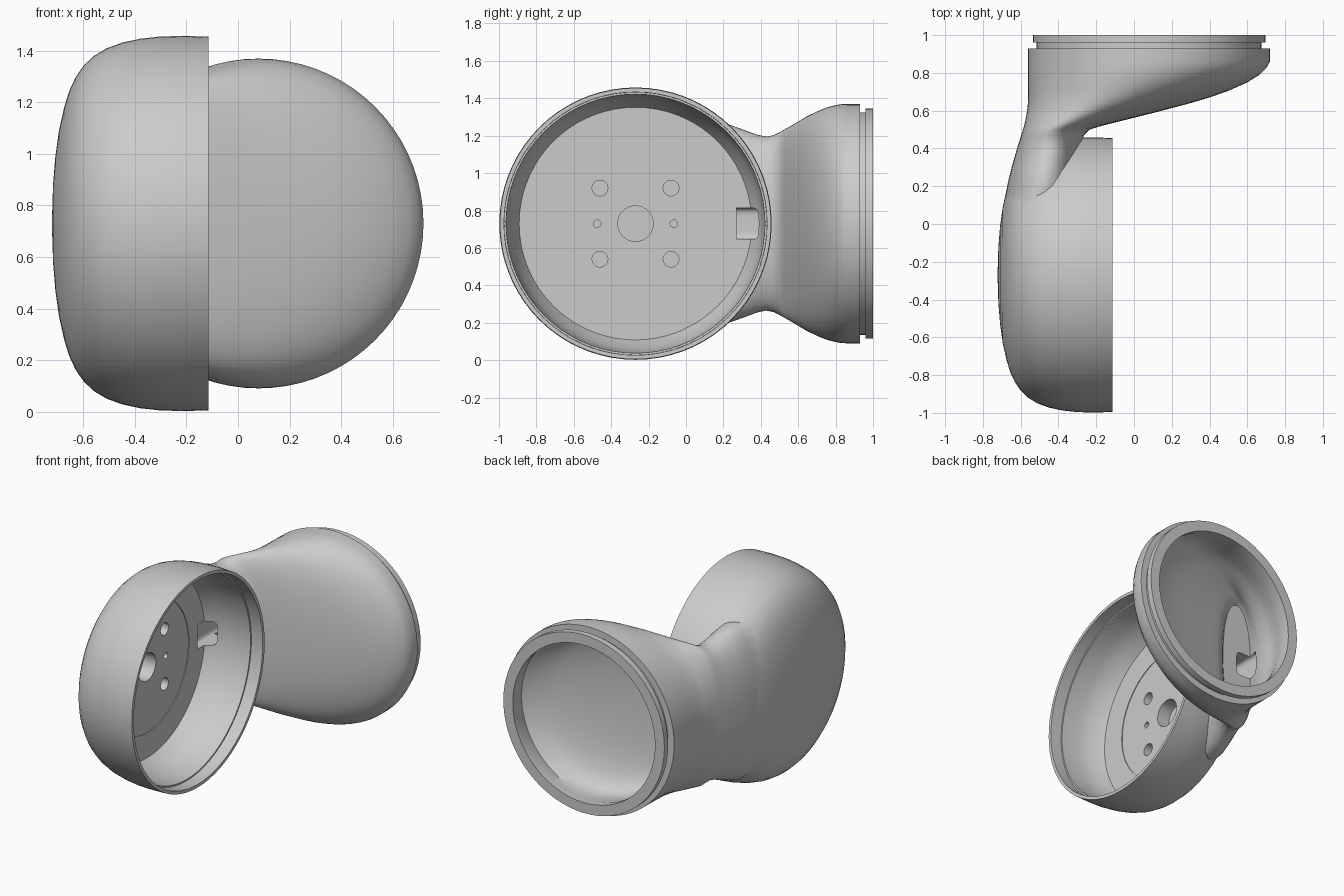
import bpy, bmesh, math
from mathutils import Vector

if "Cube" in bpy.data.objects:
    bpy.data.objects.remove(bpy.data.objects["Cube"])

SEG = 72
CUP_Y, MID_Z, HORN_X = -0.27, 0.73, 0.08

grey = bpy.data.materials.new("plain_grey")
grey.use_nodes = True
colour = (0.6, 0.6, 0.6, 1)
grey.diffuse_color = colour
grey.node_tree.nodes["Principled BSDF"].inputs["Base Color"].default_value = colour


def loft(name, rings):
    """Closed skin through equally sized rings of points."""
    bm = bmesh.new()
    rows = [[bm.verts.new(p) for p in ring] for ring in rings]
    for a, b in zip(rows, rows[1:]):
        for i in range(len(a)):
            j = (i + 1) % len(a)
            bm.faces.new((a[i], a[j], b[j], b[i]))
    bm.faces.new(rows[0])
    bm.faces.new(rows[-1])
    bmesh.ops.recalc_face_normals(bm, faces=bm.faces)
    mesh = bpy.data.meshes.new(name)
    bm.to_mesh(mesh)
    bm.free()
    mesh.materials.append(grey)
    obj = bpy.data.objects.new(name, mesh)
    bpy.context.collection.objects.link(obj)
    return obj


def turned(name, profile, y=CUP_Y, z=MID_Z, seg=SEG):
    """Solid of revolution about an axis along x; profile is (x, radius)."""
    turn = [2 * math.pi * i / seg for i in range(seg)]
    return loft(name, [[Vector((x, y + r * math.cos(t), z + r * math.sin(t)))
                        for t in turn] for x, r in profile])


def oval(y, left, right, half, power=2.0):
    """Superellipse ring in a plane of constant y."""
    ring = []
    for i in range(SEG):
        t = 2 * math.pi * i / SEG
        c, s = math.cos(t), math.sin(t)
        u = math.copysign(abs(c) ** (2 / power), c)
        v = math.copysign(abs(s) ** (2 / power), s)
        ring.append(Vector(((left + right) / 2 + u * (right - left) / 2,
                            y, MID_Z + v * half)))
    return ring


def disc(y, r):
    return oval(y, HORN_X - r, HORN_X + r, r)


def combine(obj, other, operation):
    mod = obj.modifiers.new(operation.lower(), "BOOLEAN")
    mod.operation, mod.object, mod.solver = operation, other, "EXACT"
    bpy.context.view_layer.objects.active = obj
    bpy.ops.object.modifier_apply(modifier=mod.name)
    bpy.data.objects.remove(other)


# Round cup opening to the side, with a domed back
body = turned("elbow_housing", [
    (-0.115, 0.725), (-0.2, 0.728), (-0.3, 0.726), (-0.38, 0.717), (-0.45, 0.702),
    (-0.51, 0.68), (-0.56, 0.65), (-0.6, 0.612), (-0.63, 0.568), (-0.655, 0.515),
    (-0.675, 0.45), (-0.695, 0.36), (-0.709, 0.26), (-0.718, 0.15), (-0.722, 0.02)])

# Flared horn growing out of the cup: y, left, right, half height, squareness
flare = [
    (0.0, -0.68, -0.32, 0.48, 2.2), (0.1, -0.685, -0.31, 0.53, 2.2),
    (0.2, -0.672, -0.3, 0.54, 2.2), (0.3, -0.648, -0.29, 0.505, 2.2),
    (0.38, -0.625, -0.28, 0.475, 2.2), (0.43, -0.61, -0.275, 0.465, 2.2),
    (0.47, -0.597, -0.265, 0.473, 2.2), (0.5, -0.588, -0.235, 0.488, 2.2),
    (0.52, -0.582, -0.17, 0.5, 2.1), (0.54, -0.577, -0.09, 0.511, 2.1),
    (0.565, -0.572, 0.01, 0.525, 2.1), (0.59, -0.568, 0.11, 0.54, 2),
    (0.615, -0.564, 0.205, 0.555, 2), (0.64, -0.562, 0.3, 0.57, 2),
    (0.67, -0.56, 0.4, 0.585, 2), (0.705, -0.56, 0.5, 0.602, 2),
    (0.75, -0.56, 0.6, 0.62, 2), (0.79, -0.56, 0.665, 0.631, 2),
    (0.825, -0.56, 0.7, 0.638, 2), (0.86, -0.56, 0.72, 0.64, 2)]
collar = [(0.93, 0.64), (0.93, 0.595), (0.96, 0.595), (0.96, 0.615), (1.0, 0.615)]
horn = loft("horn", [oval(*s) for s in flare] + [disc(*c) for c in collar])
combine(body, horn, "UNION")

# Cup hollow with rim ledge, sloped wall and stepped floor
hollow = turned("cup_hollow", [
    (0.0, 0.705), (-0.2, 0.702), (-0.2, 0.692), (-0.33, 0.685), (-0.42, 0.665),
    (-0.5, 0.622), (-0.5, 0.45), (-0.505, 0.45), (-0.505, 0.02)])
combine(body, hollow, "DIFFERENCE")

# Horn hollow follows the flare inside an even wall
wall = 0.05
inner = [oval(y + wall, a + wall, b - wall, min(h - wall, 0.56), p)
         for y, a, b, h, p in flare if 0.46 < y < 0.77]
hollow = loft("horn_hollow", inner + [disc(0.88, 0.56), disc(0.95, 0.545), disc(1.1, 0.54)])
combine(body, hollow, "DIFFERENCE")

# Axle hole, four bolt holes and two pin holes in the cup floor
holes = [(0, 0, 0.095, 0.1)]
holes += [(sy * 0.19, sz * 0.19, 0.042, 0.09) for sy in (-1, 1) for sz in (-1, 1)]
holes += [(sy * 0.205, 0, 0.02, 0.05) for sy in (-1, 1)]
for dy, dz, r, depth in holes:
    hole = turned("hole", [(-0.45, r), (-0.5 - depth, r)], CUP_Y + dy, MID_Z + dz, 32)
    combine(body, hole, "DIFFERENCE")

# Cable slot joining the two hollows
slot = loft("cable_slot", [oval(y, -0.56, -0.43, 0.083, 5) for y in (0.27, 0.6)])
combine(body, slot, "DIFFERENCE")

# Smooth shading with crisp rims
bpy.ops.object.select_all(action="DESELECT")
body.select_set(True)
bpy.context.view_layer.objects.active = body
bpy.ops.object.shade_smooth_by_angle(angle=math.radians(35))
